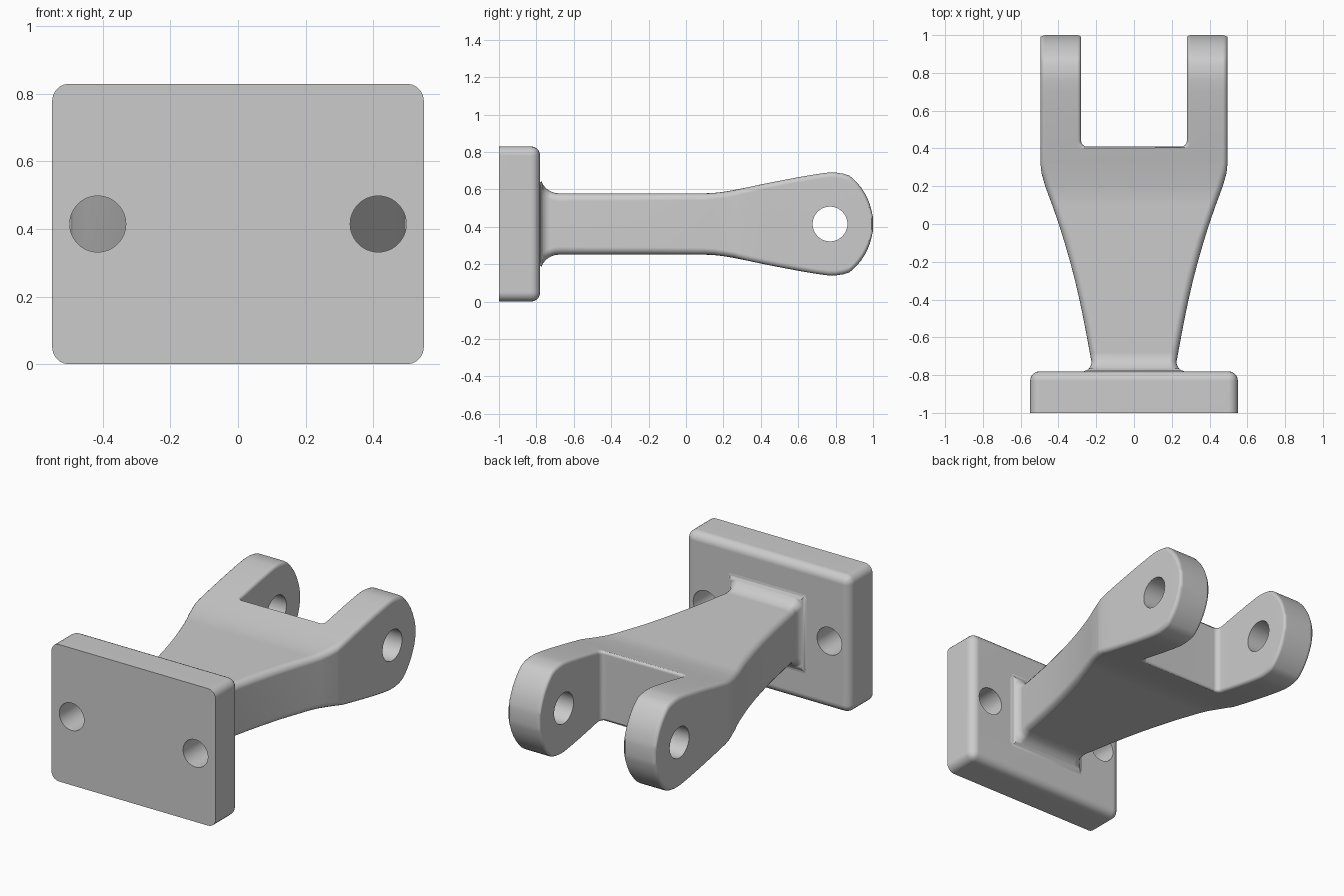
import bpy, bmesh
from math import sin, cos, pi, radians
from mathutils import Vector

cube = bpy.data.objects.get("Cube")
if cube:
    bpy.data.objects.remove(cube)

MID = 0.415          # height of the centre line
PLATE_BACK = -0.78

grey = bpy.data.materials.new("plain grey")
grey.use_nodes = True
grey.diffuse_color = (0.6, 0.6, 0.6, 1)
grey.node_tree.nodes["Principled BSDF"].inputs["Base Color"].default_value = (0.6, 0.6, 0.6, 1)


def make_object(name, bm):
    bmesh.ops.recalc_face_normals(bm, faces=bm.faces)
    mesh = bpy.data.meshes.new(name)
    bm.to_mesh(mesh)
    bm.free()
    mesh.materials.append(grey)
    obj = bpy.data.objects.new(name, mesh)
    bpy.context.collection.objects.link(obj)
    return obj


def cutter(name, radius, length, location, rotation):
    bpy.ops.mesh.primitive_cylinder_add(vertices=48, radius=radius, depth=length,
                                        location=location, rotation=rotation)
    obj = bpy.context.object
    obj.name = name
    obj.hide_render = True
    obj.data.materials.append(grey)
    return obj


def finish(obj, cutters):
    """Cut the holes, apply everything and shade smooth with flat faces kept flat."""
    for c in cutters:
        mod = obj.modifiers.new("hole", 'BOOLEAN')
        mod.operation = 'DIFFERENCE'
        mod.solver = 'EXACT'
        mod.object = c
    bpy.ops.object.select_all(action='DESELECT')
    obj.select_set(True)
    bpy.context.view_layer.objects.active = obj
    bpy.ops.object.convert(target='MESH')
    bpy.ops.object.shade_smooth_by_angle(angle=radians(35))
    normals = obj.modifiers.new("normals", 'WEIGHTED_NORMAL')
    normals.keep_sharp = True
    for c in cutters:
        bpy.data.objects.remove(c)


def fillet(half, radius):
    """Concave quarter round from the plate to the arm, as (y, half size)."""
    return [(PLATE_BACK + radius * (1 - cos(a)), half + radius * (1 - sin(a)))
            for a in [i * pi / 16 for i in range(1, 9)]]


# Mounting plate: rounded everywhere but on the rim of its front face
bm = bmesh.new()
bmesh.ops.create_cube(bm, size=1)
for v in bm.verts:
    v.co = Vector((v.co.x * 1.1, -0.89 + v.co.y * 0.22, MID + v.co.z * 2 * MID))
rounded = [e for e in bm.edges if max(v.co.y for v in e.verts) > -0.9]
bmesh.ops.bevel(bm, geom=rounded, offset=0.05, segments=5, profile=0.5, affect='EDGES')
plate = make_object("mounting_plate", bm)
finish(plate, [cutter("bolt_hole", 0.083, 0.6, (s * 0.415, -0.89, MID), (pi / 2, 0, 0))
               for s in (-1, 1)])

# Side profile of the arm: half height along y, ending in the round fork tip
tip = [(0.67 + 0.33 * cos(radians(a)), 0.33 * sin(radians(a))) for a in range(48, 10, -6)]
side = ([(-0.8, 0.245)] + fillet(0.164, 0.1)
        + [(0.1, 0.164), (0.15, 0.166), (0.2, 0.172), (0.26, 0.182), (0.32, 0.194),
           (0.4, 0.211), (0.5, 0.231), (0.6, 0.25), (0.7, 0.267), (0.76, 0.275),
           (0.8, 0.275), (0.84, 0.269), (0.87, 0.26)] + tip + [(1.0, 0.035)])


def half_height(y):
    for (y0, h0), (y1, h1) in zip(side, side[1:]):
        if y <= y1:
            return h0 + (h1 - h0) * (y - y0) / (y1 - y0)
    return side[-1][1]


# Plan outline of one half: flared arm, outer prong side, then the slot
flare = [(-0.6, 0.249), (-0.5, 0.268), (-0.4, 0.289), (-0.3, 0.312), (-0.2, 0.338),
         (-0.1, 0.367), (0.0, 0.398), (0.1, 0.433), (0.2, 0.47), (0.27, 0.49),
         (0.32, 0.495), (1.0, 0.495), (1.0, 0.28)]
slot = [(0.44 - 0.03 * sin(a), 0.25 + 0.03 * cos(a)) for a in [i * pi / 8 for i in range(5)]]
half = [(-0.8, 0.275)] + fillet(0.225, 0.05) + flare + slot
outline = [(x, y) for y, x in half] + [(-x, y) for y, x in reversed(half)]

# Plan face is sliced across at each profile step, then raised to the profile
bm = bmesh.new()
bm.faces.new([bm.verts.new((x, y, 0)) for x, y in outline])
for y, _ in side[1:-1]:
    bmesh.ops.bisect_plane(bm, geom=bm.verts[:] + bm.edges[:] + bm.faces[:], dist=1e-4,
                           plane_co=(0, y, 0), plane_no=(0, 1, 0))
top = bmesh.ops.extrude_face_region(bm, geom=bm.faces[:], use_keep_orig=True)["geom"]
upper = {v for v in top if isinstance(v, bmesh.types.BMVert)}
for v in bm.verts:
    v.co.z = MID + (1 if v in upper else -1) * half_height(v.co.y)
bmesh.ops.recalc_face_normals(bm, faces=bm.faces)

# Rounding is wide along the arm and narrower on the fork
weight = bm.edges.layers.float.new("bevel_weight_edge")
for e in bm.edges:
    y = sum(v.co.y for v in e.verts) / 2
    if y > -0.795 and len(e.link_faces) == 2 and e.calc_face_angle() > radians(50):
        along_rim = abs(e.verts[0].co.z - e.verts[1].co.z) < 0.12
        slot_rim = y > 0.4 and abs(e.verts[0].co.x) < 0.3
        t = min(1, max(0, (y - 0.05) / 0.35))
        e[weight] = 0.5 if slot_rim or not along_rim else 1 - 0.4 * t
arm = make_object("fork_arm", bm)
bevel = arm.modifiers.new("rounding", 'BEVEL')
bevel.limit_method = 'WEIGHT'
bevel.width = 0.04
bevel.segments = 4
bevel.use_clamp_overlap = False
finish(arm, [cutter("pin_hole", 0.093, 1.4, (0, 0.77, MID), (0, pi / 2, 0))])
